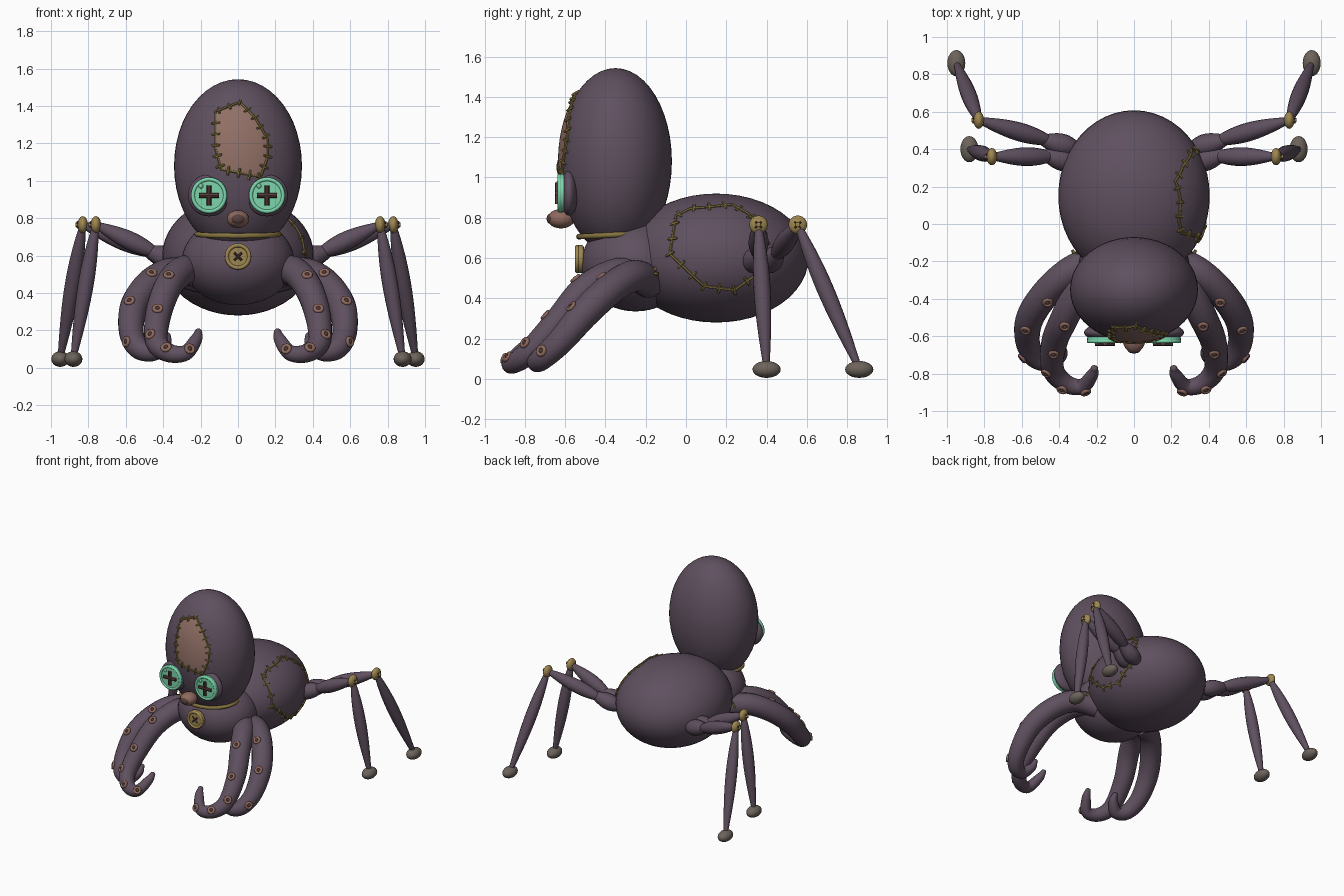
import bpy, bmesh, math
from mathutils import Vector as V

if "Cube" in bpy.data.objects:
    bpy.data.objects.remove(bpy.data.objects["Cube"])


def material(name, rgb):
    m = bpy.data.materials.new(name)
    m.use_nodes = True
    m.diffuse_color = (*rgb, 1)
    m.node_tree.nodes["Principled BSDF"].inputs["Base Color"].default_value = (*rgb, 1)
    return m


PURPLE = material("plum cloth", (.115, .08, .115))
PATCH = material("dusty rose cloth", (.28, .16, .13))
SUCKER = material("sucker pink", (.27, .14, .11))
MINT = material("mint button", (.2, .66, .41))
GOLD = material("gold button", (.34, .24, .08))
THREAD = material("mustard thread", (.23, .17, .05))
FOOT = material("grey felt", (.15, .125, .105))
DARK = material("dark brown", (.10, .05, .045))


def finish(ob, name, mat):
    ob.name = ob.data.name = name
    ob.data.materials.append(mat)
    bpy.ops.object.select_all(action='DESELECT')
    ob.select_set(True)
    bpy.context.view_layer.objects.active = ob
    bpy.ops.object.shade_smooth_by_angle(angle=math.radians(40))
    return ob


def ball(name, loc, radii, mat, seg=24):
    bpy.ops.mesh.primitive_uv_sphere_add(segments=seg, ring_count=seg // 2, location=loc)
    ob = bpy.context.object
    ob.scale = radii
    return finish(ob, name, mat)


def aim(normal):
    return V(normal).to_track_quat('Z', 'Y').to_euler()


def disc(name, loc, normal, r, depth, mat):
    bpy.ops.mesh.primitive_cylinder_add(vertices=32, radius=r, depth=depth, location=loc, rotation=aim(normal))
    ob = bpy.context.object
    bev = ob.modifiers.new("soft edge", 'BEVEL')
    bev.width, bev.segments, bev.limit_method = depth * .3, 3, 'ANGLE'
    return finish(ob, name, mat)


def ring(name, loc, normal, major, minor, mat):
    bpy.ops.mesh.primitive_torus_add(major_segments=32, minor_segments=10, major_radius=major,
                                     minor_radius=minor, location=loc, rotation=aim(normal))
    return finish(bpy.context.object, name, mat)


def tubes(name, paths, mat, sides=10, closed=False):
    """Sweep circles along each (points, radii) path."""
    bm = bmesh.new()
    for pts, radii in paths:
        n, rows, side = len(pts), [], None
        for i, p in enumerate(pts):
            a = pts[(i - 1) % n] if closed or i else p
            b = pts[(i + 1) % n] if closed or i < n - 1 else p
            t = (b - a).normalized()
            side = side if side else t.orthogonal()
            side = (side - t * side.dot(t)).normalized()
            up = t.cross(side)
            rows.append([bm.verts.new(p + radii[i] * (side * math.cos(k * math.tau / sides)
                        + up * math.sin(k * math.tau / sides))) for k in range(sides)])
        for i in range(n if closed else n - 1):
            r, s = rows[i], rows[(i + 1) % n]
            for k in range(sides):
                j = (k + 1) % sides
                bm.faces.new((r[k], r[j], s[j], s[k]))
        if not closed:
            bm.faces.new(rows[0][::-1])
            bm.faces.new(rows[-1])
    me = bpy.data.meshes.new(name)
    bm.to_mesh(me)
    bm.free()
    ob = bpy.data.objects.new(name, me)
    bpy.context.collection.objects.link(ob)
    return finish(ob, name, mat)


def smooth_path(pts, steps=8):
    """Catmull-Rom through vectors of any length."""
    q = [pts[0]] + pts + [pts[-1]]
    out = []
    for a, b, c, d in zip(q, q[1:], q[2:], q[3:]):
        for s in range(steps):
            t = s / steps
            out.append(.5 * (2 * b + (c - a) * t + (2 * a - 5 * b + 4 * c - d) * t ** 2
                             + (3 * b - a - 3 * c + d) * t ** 3))
    return out + [pts[-1]]


def spindle(name, a, b, r, mat=PURPLE, ends=.35):
    a, b = V(a), V(b)
    ts = [i / 16 for i in range(17)]
    tubes(name, [([a.lerp(b, t) for t in ts],
                  [r * (ends + (1 - ends) * math.sin(math.pi * t ** .85)) for t in ts])], mat, 16)


def resample(corners, step=.02):
    out = []
    for a, b in zip(corners, corners[1:] + corners[:1]):
        n = max(1, round((b - a).length / step))
        out += [a.lerp(b, i / n) for i in range(n)]
    return out


def seam(name, outline, place, centre, every=3):
    """Closed thread on a surface, crossed by short stitches."""
    pts = [place(p) for p in outline]
    tubes(name, [(pts, [.007] * len(pts))], THREAD, 6, True)
    stitches = []
    for i in range(1, len(pts), every):
        t = (pts[(i + 1) % len(pts)] - pts[i - 1]).normalized()
        across = t.cross((pts[i] - centre).normalized()) * .026
        stitches.append(([pts[i] - across, pts[i], pts[i] + across], [.006, .009, .006]))
    tubes(name + "_stitches", stitches, THREAD, 6)


# Body masses
HEAD, HEAD_R = V((0, -.35, 1.08)), V((.342, .28, .463))
BELLY, BELLY_R = V((0, .15, .6)), V((.405, .458, .32))
ball("head", HEAD, HEAD_R, PURPLE, 48)
ball("abdomen", BELLY, BELLY_R, PURPLE, 48)
ball("chest", (0, -.25, .57), (.3, .27, .235), PURPLE, 48)
collar = ring("collar", (0, -.355, .715), (0, -.05, 1), 1, .07, THREAD)
collar.scale = (.218, .178, .2)


# Forehead patch and its seam
def on_head(p, grow=1.008):
    x, z = p.x, p.y
    d = 1 - (x / HEAD_R.x) ** 2 - ((z - HEAD.z) / HEAD_R.z) ** 2
    return V((x, HEAD.y - HEAD_R.y * math.sqrt(max(d, .01)) * grow - .003, z))


forehead = resample([V(p) for p in ((-.12, 1.37), (.01, 1.42), (.09, 1.34), (.16, 1.22),
                                    (.16, 1.13), (.12, 1.02), (-.09, 1.06), (-.12, 1.17))])
bm = bmesh.new()
mid = V((.02, 1.21))
rows = [[bm.verts.new(on_head(mid.lerp(p, k / 8))) for p in forehead] for k in range(1, 9)]
hub = bm.verts.new(on_head(mid))
for k in range(len(forehead)):
    j = k - 1
    bm.faces.new((hub, rows[0][j], rows[0][k]))
    for r, s in zip(rows, rows[1:]):
        bm.faces.new((r[j], s[j], s[k], r[k]))
bmesh.ops.recalc_face_normals(bm, faces=bm.faces)
if sum(f.normal.y for f in bm.faces) > 0:
    bmesh.ops.reverse_faces(bm, faces=bm.faces)
me = bpy.data.meshes.new("forehead_patch")
bm.to_mesh(me)
bm.free()
patch = bpy.data.objects.new("forehead_patch", me)
bpy.context.collection.objects.link(patch)
finish(patch, "forehead_patch", PATCH)
seam("forehead_seam", forehead, on_head, HEAD)


# Seam on the left flank
def on_belly(p):
    d = 1 - ((p.x - BELLY.y) / BELLY_R.y) ** 2 - ((p.y - BELLY.z) / BELLY_R.z) ** 2
    return V((BELLY_R.x * math.sqrt(max(d, .01)) + .004, p.x, p.y))


flank = resample([V(p) for p in ((-.05, .81), (.02, .845), (.23, .865), (.31, .82), (.4, .72), (.38, .54),
                                 (.24, .44), (.09, .46), (-.08, .62))])
seam("flank_seam", flank, on_belly, BELLY, 4)

# Snout
ball("snout", (0, -.62, .795), (.06, .068, .048), SUCKER)
ball("snout_opening", (0, -.672, .795), (.036, .02, .026), DARK)


# Cross threads on a button facing `normal`
def thread_cross(name, loc, normal, r, thick, mat, turn=0):
    rot = V(normal).to_track_quat('Z', 'Y')
    ends = [rot @ V((math.cos(a), math.sin(a), 0)) * r for a in (turn, turn + math.pi / 2)]
    tubes(name, [([V(loc) - e, V(loc) + e], [thick] * 2) for e in ends], mat, 8)


FRONT = (0, -1, 0)
disc("chest_button", (0, -.525, .595), FRONT, .07, .035, GOLD)
ring("chest_button_rim", (0, -.54, .595), FRONT, .06, .011, GOLD)
thread_cross("chest_button_thread", (0, -.543, .595), FRONT, .03, .006, DARK, math.pi / 4)

# Arm paths as x, y, z, radius, with the spots where suckers sit
ARMS = {
    "inner": ([(.2, -.2, .5, .08), (.29, -.34, .52, .08), (.37, -.5, .44, .076), (.425, -.63, .29, .07),
               (.435, -.77, .14, .06), (.37, -.85, .08, .05), (.28, -.87, .08, .042), (.225, -.81, .15, .033),
               (.212, -.775, .19, .02)],
              [(.37, -.55, .5), (.43, -.69, .31), (.47, -.8, .18), (.39, -.9, .12), (.25, -.92, .11)]),
    "outer": ([(.2, -.18, .48, .08), (.35, -.26, .51, .08), (.47, -.37, .45, .078), (.555, -.5, .33, .075),
               (.57, -.62, .19, .066), (.53, -.71, .105, .058), (.45, -.74, .085, .048), (.39, -.7, .13, .034),
               (.38, -.67, .17, .02)],
              [(.46, -.43, .52), (.58, -.57, .36), (.6, -.72, .14), (.44, -.8, .11)])}

# Back legs: hip, knee and foot positions
LEGS = {"middle": ((.44, .36, .615), (.76, .36, .765), (.88, .4, .05)),
        "rear": ((.45, .44, .615), (.83, .555, .765), (.95, .86, .05))}

for s, label in ((1, "left"), (-1, "right")):
    flip = V((s, 1, 1))

    # Button eyes
    eye = V((s * .155, -.58, .922))
    ball(label + "_eye_cushion", eye, (.112, .045, .112), PURPLE, 32)
    disc(label + "_eye_button", eye + V((0, -.037, 0)), FRONT, .095, .03, MINT)
    ring(label + "_eye_rim", eye + V((0, -.047, 0)), FRONT, .086, .011, MINT)
    thread_cross(label + "_eye_cross", eye + V((0, -.058, 0)), FRONT, .054, .013, DARK)
    ball(label + "_eye_glint", eye + V((-.043, -.055, .05)), (.013, .008, .013), MINT, 12)

    # Curling arms with suckers
    for kind, (ctrl, spots) in ARMS.items():
        path = smooth_path([V(c) for c in ctrl])
        name = f"{label}_{kind}_arm"
        tubes(name, [([p.xyz * flip for p in path], [p.w for p in path])], PURPLE, 20)
        ball(name + "_tip", path[-1].xyz * flip, (.021,) * 3, PURPLE, 12)
        for spot in map(V, spots):
            near = min(path, key=lambda p: (p.xyz - spot).length)
            out = (spot - near.xyz).normalized()
            at, out = (near.xyz + out * near.w) * flip, out * flip
            ring(name + "_sucker", at, out, .02, .01, SUCKER)
            ball(name + "_sucker_dot", at, (.012,) * 3, DARK, 10)
    tubes(label + "_arm_stitch", [([V((s * .3, -.15, .55)), V((s * .325, -.19, .5))], [.009] * 2),
                                  ([V((s * .3, -.19, .53)), V((s * .33, -.14, .52))], [.009] * 2)], THREAD, 6)

    # Thin jointed legs
    for kind, (hip, knee, foot) in LEGS.items():
        hip, knee, foot = (V(p) * flip for p in (hip, knee, foot))
        name = f"{label}_{kind}"
        root = V((s * .3, hip.y - .04, .56))
        spindle(name + "_hip", root, hip + V((s * .04, .01, .01)), .06, ends=.5)
        spindle(name + "_thigh", hip - V((s * .02, 0, .01)), knee, .05)
        spindle(name + "_shin", knee, foot, .042)
        ball(name + "_foot", foot - V((0, 0, .003)), (.048, .07, .042), FOOT)
        ball(name + "_knee_button", knee, (.028, .046, .046), GOLD)
        thread_cross(name + "_knee_thread", knee + V((s * .028, 0, 0)), (s, 0, 0), .022, .005, DARK, math.pi / 4)
        disc(name + "_knee_knot", knee + V((s * .03, 0, 0)), (s, 0, 0), .012, .02, GOLD)
